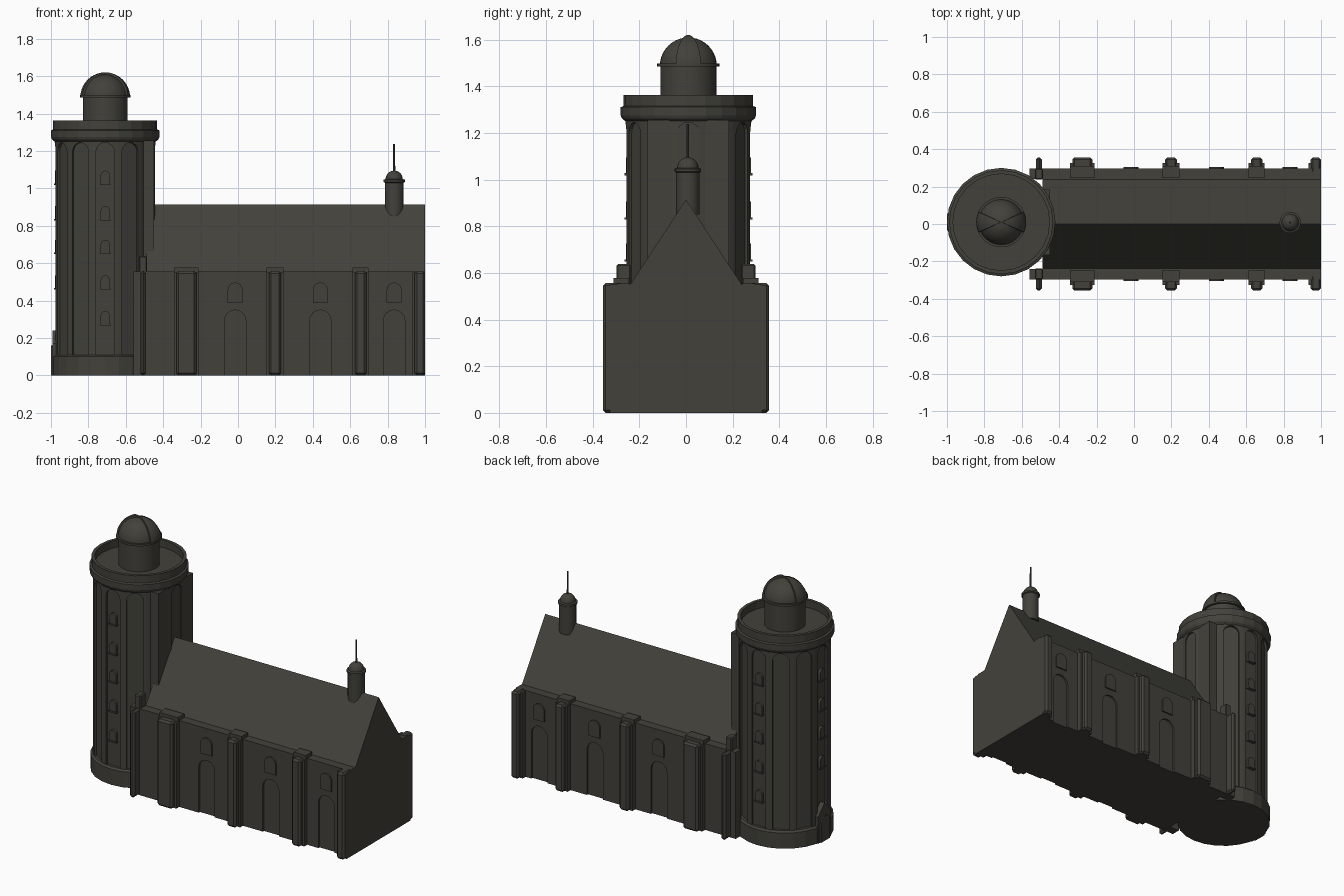
import bpy, bmesh, math
from mathutils import Vector

if "Cube" in bpy.data.objects:
    bpy.data.objects.remove(bpy.data.objects["Cube"])

stone = bpy.data.materials.new("dark_stone")
stone.diffuse_color = (0.055, 0.053, 0.043, 1)
stone.use_nodes = True
stone.node_tree.nodes["Principled BSDF"].inputs["Base Color"].default_value = stone.diffuse_color
TX, TY = -0.71, 0.01          # tower axis


def finish(name, bm, smooth=False):
    bmesh.ops.remove_doubles(bm, verts=bm.verts, dist=1e-5)
    bmesh.ops.recalc_face_normals(bm, faces=bm.faces)
    me = bpy.data.meshes.new(name)
    bm.to_mesh(me)
    bm.free()
    me.materials.append(stone)
    ob = bpy.data.objects.new(name, me)
    bpy.context.collection.objects.link(ob)
    if smooth:
        bpy.ops.object.select_all(action='DESELECT')
        ob.select_set(True)
        bpy.context.view_layer.objects.active = ob
        bpy.ops.object.shade_smooth_by_angle(angle=math.radians(30))
    return ob


def box(name, x0, x1, y0, y1, z0, z1, bevel=0):
    bm = bmesh.new()
    bmesh.ops.create_cube(bm, size=1)
    for v in bm.verts:
        v.co = ((x0 + x1) / 2 + v.co.x * (x1 - x0),
                (y0 + y1) / 2 + v.co.y * (y1 - y0),
                (z0 + z1) / 2 + v.co.z * (z1 - z0))
    if bevel:
        bmesh.ops.bevel(bm, geom=bm.edges[:], offset=bevel, segments=1, affect='EDGES')
    return finish(name, bm)


def lathe(name, profile, cx=TX, cy=TY, n=24, smooth=False):
    bm = bmesh.new()
    rings = [[bm.verts.new((cx + r * math.cos(2 * math.pi * i / n),
                            cy + r * math.sin(2 * math.pi * i / n), z))
              for r, z in profile] for i in range(n)]
    for i in range(n):
        a, b = rings[i], rings[(i + 1) % n]
        for j in range(len(profile) - 1):
            bm.faces.new((a[j], b[j], b[j + 1], a[j + 1]))
    bmesh.ops.dissolve_degenerate(bm, dist=1e-6, edges=bm.edges)
    return finish(name, bm, smooth)


def arch(hw, z0, top, u0=0, n=8):
    """Round-headed outline, half width hw, from z0 to top."""
    return [(u0 - hw, z0), (u0 + hw, z0)] + [
        (u0 + hw * math.cos(math.pi * k / n), top - hw + hw * math.sin(math.pi * k / n))
        for k in range(n + 1)]


def prism(bm, outline, origin, az, d0, d1):
    """Extrude an upright outline along azimuth az, between distances d0 and d1."""
    d = Vector((math.cos(az), math.sin(az), 0))
    t = Vector((-d.y, d.x, 0))
    o = Vector(origin)
    rows = [[bm.verts.new(o + d * s + t * u + Vector((0, 0, z))) for u, z in outline]
            for s in (d0, d1)]
    bm.faces.new(rows[0])
    bm.faces.new(rows[1][::-1])
    n = len(outline)
    for i in range(n):
        j = (i + 1) % n
        bm.faces.new((rows[0][i], rows[0][j], rows[1][j], rows[1][i]))


def cut(ob, bm, name):
    cutter = finish(name, bm)
    cutter.hide_render = True
    cutter.hide_set(True)
    m = ob.modifiers.new("recesses", 'BOOLEAN')
    m.operation, m.solver, m.object = 'DIFFERENCE', 'EXACT', cutter


# --- tower: shaft with twelve round-headed recesses between pilasters
shaft = lathe("tower_shaft", [(0, 0.02), (0.27, 0.02), (0.27, 1.27), (0, 1.27)], n=48)
bm = bmesh.new()
for k in range(12):
    prism(bm, arch(0.049, 0.11, 1.245), (TX, TY, 0), k * math.pi / 6, 0.252, 0.36)
cut(shaft, bm, "recess_cutter")
lathe("tower_base", [(0, 0), (0.284, 0), (0.284, 0.10), (0.272, 0.11), (0, 0.11)])
box("stair_block", TX, -0.45, TY - 0.175, TY + 0.175, 0, 1.255)

# --- tower windows and portal
bm = bmesh.new()
for az in (-math.pi / 2, math.pi / 2, math.pi):
    for zc in (0.31, 0.50, 0.69, 0.87, 1.06):
        if az == math.pi and zc < 0.4:
            continue
        prism(bm, arch(0.024, zc - 0.035, zc + 0.035), (TX, TY, 0), az, 0.24, 0.268)
        prism(bm, [(-0.028, zc - 0.042), (0.028, zc - 0.042), (0.028, zc - 0.033),
                   (-0.028, zc - 0.033)], (TX, TY, 0), az, 0.24, 0.274)
finish("tower_windows", bm)
bm = bmesh.new()
prism(bm, [(-0.065, 0), (0.065, 0), (0.065, 0.17), (0, 0.24), (-0.065, 0.17)],
      (TX, TY, 0), math.pi, 0.23, 0.282)
portal = finish("portal", bm)
bm = bmesh.new()
prism(bm, arch(0.045, 0.0, 0.16), (TX, TY, 0), math.pi, 0.23, 0.29)
finish("portal_door", bm)

# --- gallery rim, deck, drum and split dome
lathe("gallery", [(0, 1.25), (0.27, 1.25), (0.285, 1.262), (0.29, 1.275), (0.29, 1.31), (0.278, 1.315),
                  (0.278, 1.363), (0.258, 1.363), (0.258, 1.315), (0, 1.315)])
lathe("drum", [(0, 1.30), (0.12, 1.30), (0.12, 1.485), (0.134, 1.485), (0.134, 1.498),
               (0, 1.498)], n=32, smooth=True)
bm = bmesh.new()
cols = []
spans = [(-24, 24, 0.133), (25, 155, 0.122), (156, 204, 0.133), (205, 335, 0.122)]
for a0, a1, r in spans:
    steps = 6 if r > 0.13 else 12
    for k in range(steps + 1):
        a = math.radians(a0 + (a1 - a0) * k / steps)
        cols.append([bm.verts.new((TX + r * math.cos(a) * math.cos(e), TY + r * math.sin(a) * math.cos(e),
                                   1.487 + r * math.sin(e)))
                     for e in [math.pi / 2 * q / 10 * 0.999 for q in range(11)]])
for i in range(len(cols)):
    a, b = cols[i], cols[(i + 1) % len(cols)]
    for j in range(10):
        bm.faces.new((a[j], b[j], b[j + 1], a[j + 1]))
finish("dome", bm, True)

# --- nave: body, long walls with recessed tall windows, steep roof
box("nave_body", -0.49, 1.0, -0.25, 0.25, 0, 0.55)
bm = bmesh.new()
prism(bm, [(-0.242, 0.545), (0.242, 0.545), (0, 0.915)], (0, 0, 0), 0, -0.49, 1.0)
finish("nave_roof", bm)
PIERS = [(-0.525, -0.492), (-0.33, -0.222), (0.165, 0.23), (0.625, 0.687), (0.945, 1.0)]
for s, side in ((-1, "front"), (1, "back")):
    def sided(name, x0, x1, a, b, z0, z1, bev=0):
        return box(name, x0, x1, min(s * a, s * b), max(s * a, s * b), z0, z1, bev)
    wall = sided(side + "_wall", -0.56, 1.0, 0.24, 0.296, 0, 0.555)
    az = s * math.pi / 2
    cutter, panes = bmesh.new(), bmesh.new()
    for x in (-0.015, 0.44, 0.835):
        prism(cutter, arch(0.057, -0.02, 0.35), (x, 0, 0), az, 0.284, 0.33)
        prism(panes, arch(0.04, 0.39, 0.497), (x, 0, 0), az, 0.28, 0.305)
    cut(wall, cutter, side + "_window_cutter")
    finish(side + "_upper_windows", panes)
    # stepped buttresses with raised caps on the parapet
    for x0, x1 in PIERS:
        e = 0 if x1 == 1.0 else 0.012
        sided(side + "_buttress", x0, x1, 0.27, 0.356, 0, 0.557, 0.012)
        if x0 > -0.5:
            sided(side + "_buttress_back", x0 - 0.012, x1 + e, 0.27, 0.325, 0, 0.55)
        if -0.5 < x0 < 0.9:
            sided(side + "_cap", x0 - 0.012, x1 + e, 0.245, 0.31, 0.54, 0.578)
    sided(side + "_pinnacle", -0.53, -0.487, 0.237, 0.297, 0.55, 0.638, 0.006)

# --- ridge turret with needle spire
lathe("ridge_turret", [(0, 0.85), (0.05, 0.85), (0.05, 1.03), (0.057, 1.034), (0.057, 1.046), (0.046, 1.05)]
      + [(0.046 * math.cos(t * math.pi / 12), 1.05 + 0.045 * math.sin(t * math.pi / 12))
         for t in range(1, 7)], cx=0.835, cy=0.008, n=20, smooth=True)
lathe("spire", [(0, 1.08), (0.006, 1.08), (0.005, 1.237), (0, 1.237)], cx=0.835, cy=0.008, n=8)
